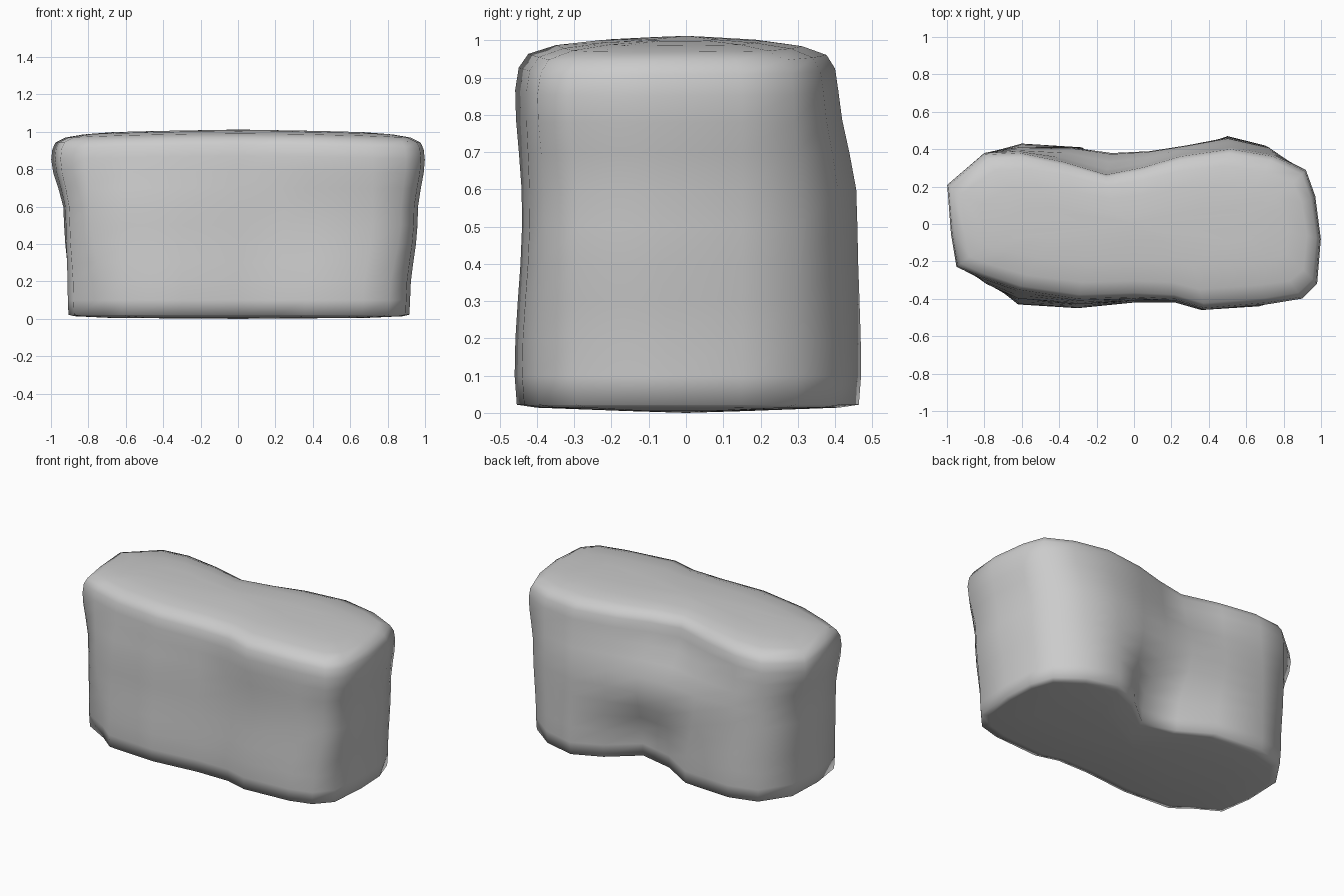
import bpy, bmesh
from mathutils import Vector

cube = bpy.data.objects.get("Cube")
if cube:
    bpy.data.objects.remove(cube, do_unlink=True)

# Stone material
stone = bpy.data.materials.new("grey stone")
stone.use_nodes = True
colour = (0.6, 0.6, 0.6, 1)
stone.diffuse_color = colour
stone.node_tree.nodes["Principled BSDF"].inputs["Base Color"].default_value = colour

# Plan outlines in hundredths, counter-clockwise from the -x end
base_outline = [(-91, -5), (-88, -26), (-72, -35), (-62, -43), (-30, -45), (0, -42),
                (22, -42), (36, -46), (67, -44), (81, -40), (90, -30), (92, -5),
                (91, 15), (86, 30), (70, 42), (50, 47), (32, 39), (14, 24),
                (-8, 29), (-28, 41), (-60, 43), (-78, 38), (-90, 20)]
waist_outline = [(-92, -5), (-90, -24), (-79, -32), (-62, -40), (-30, -43), (0, -41),
                 (25, -41), (42, -44), (72, -42), (87, -38), (94, -29), (96, -7),
                 (93, 15), (88, 30), (72, 41), (50, 46), (28, 42), (8, 39),
                 (-12, 38), (-34, 41), (-62, 41), (-80, 38), (-93, 20)]
crown_outline = [(-98, -5), (-95, -23), (-82, -29), (-62, -36), (-30, -41), (0, -40),
                 (22, -41), (38, -46), (72, -43), (90, -40), (98, -32), (100, -8),
                 (97, 15), (92, 29), (75, 37), (52, 41), (25, 37), (5, 31),
                 (-15, 27), (-38, 34), (-62, 39), (-80, 38), (-100, 21)]

# Height and edge inset of each ring, from the underside to the crown
levels = [(.005, .5), (.014, .08), (.022, .008), (.1, 0), (.2, 0), (.3, 0), (.4, 0), (.5, 0),
          (.6, 0), (.7, 0), (.79, 0), (.87, .002), (.93, .015), (.967, .05), (.99, .15),
          (1.003, .35), (1.009, .65)]


def smoothstep(start, end, t):
    t = max(0, min(1, (t - start) / (end - start)))
    return t * t * (3 - 2 * t)


def ring_point(base, waist, crown, z, inset):
    """Blend the outlines at a height and pull the edge inwards."""
    p = Vector(base).lerp(Vector(waist), smoothstep(.12, .52, z))
    p = p.lerp(Vector(crown), smoothstep(.55, .88, z)) / 100
    x = p.x * (1 - inset * .5)
    y = p.y * (1 - min(inset * 1.6, inset + .15))
    sag = .025 * x * x * smoothstep(.6, 1, z)
    return x, y, z - sag


# Loft the boulder
bm = bmesh.new()
outlines = list(zip(base_outline, waist_outline, crown_outline))
count = len(outlines)
rings = [[bm.verts.new(ring_point(*points, z, inset)) for points in outlines]
         for z, inset in levels]
for lower, upper in zip(rings, rings[1:]):
    for i in range(count):
        j = (i + 1) % count
        bm.faces.new((lower[i], lower[j], upper[j], upper[i]))

# Close the underside and the crown with fans
for ring, z in ((rings[0], 0), (rings[-1], 1.012)):
    centre = bm.verts.new((0, 0, z))
    for i in range(count):
        bm.faces.new((ring[i], ring[(i + 1) % count], centre))
bmesh.ops.recalc_face_normals(bm, faces=bm.faces)

mesh = bpy.data.meshes.new("boulder")
bm.to_mesh(mesh)
bm.free()
mesh.materials.append(stone)
boulder = bpy.data.objects.new("boulder", mesh)
bpy.context.collection.objects.link(boulder)

# Smooth stone surface
bpy.context.view_layer.objects.active = boulder
boulder.select_set(True)
bpy.ops.object.shade_smooth_by_angle(angle=1.6)
